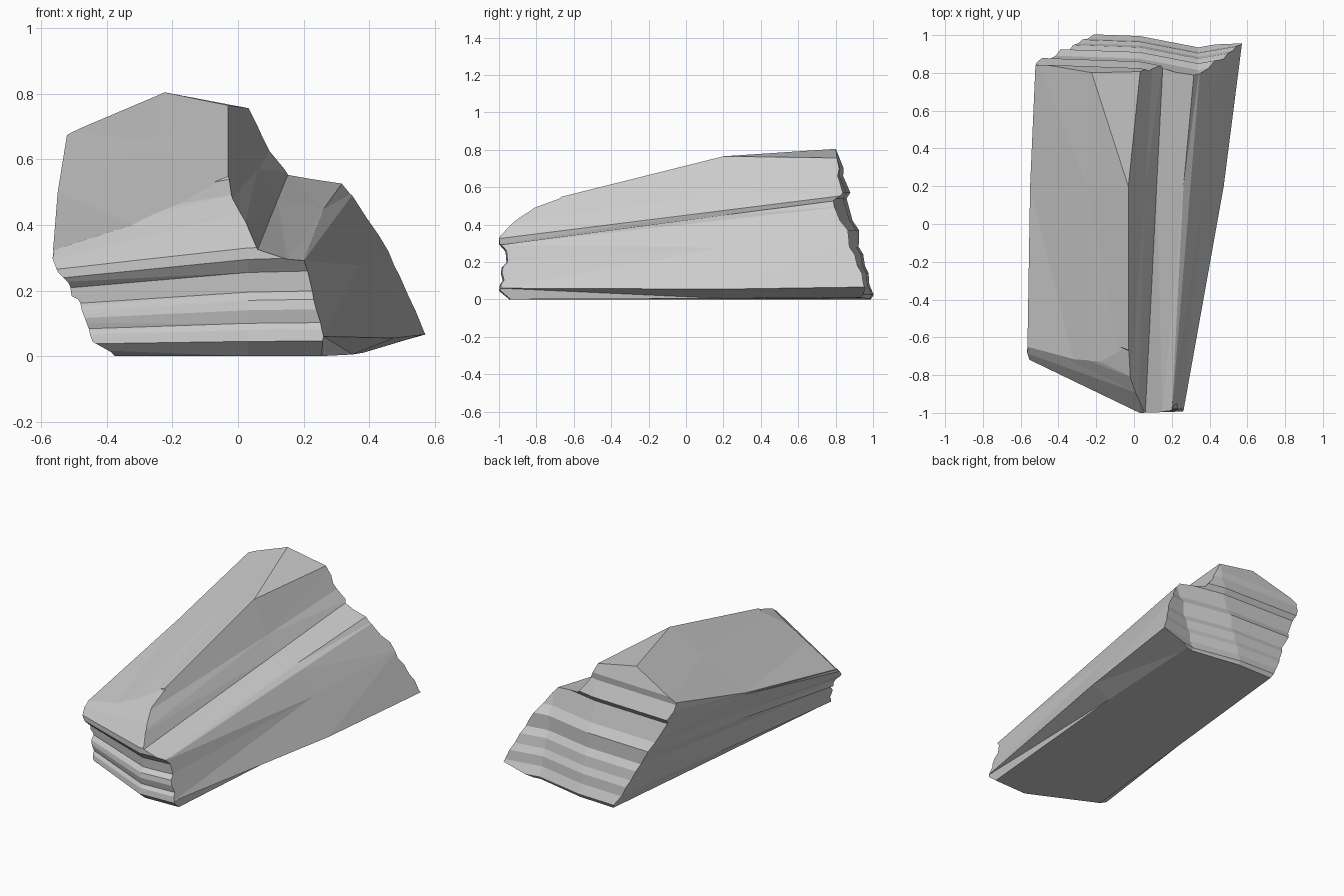
import bpy, bmesh

if "Cube" in bpy.data.objects:
    bpy.data.objects.remove(bpy.data.objects["Cube"])


def loft(name, rings):
    """Closed solid from a series of matching 3D rings."""
    bm = bmesh.new()
    loops = [[bm.verts.new(p) for p in ring] for ring in rings]
    n = len(loops[0])
    for a, b in zip(loops, loops[1:]):
        for i in range(n):
            j = (i + 1) % n
            bm.faces.new((a[i], a[j], b[j], b[i]))
    bm.faces.new(loops[0])
    bm.faces.new(loops[-1])
    bmesh.ops.triangulate(bm, faces=bm.faces[:])
    bmesh.ops.recalc_face_normals(bm, faces=bm.faces[:])
    mesh = bpy.data.meshes.new(name)
    bm.to_mesh(mesh)
    bm.free()
    obj = bpy.data.objects.new(name, mesh)
    bpy.context.collection.objects.link(obj)
    return obj


# Rock cross-sections (x, z): undercut left side, top, wall, shelf, right side
front = [(-.40, 0), (-.47, .04), (-.50, .125), (-.505, .14), (-.53, .15), (-.535, .19),
         (-.575, .23), (-.57, .25), (-.25, .37), (-.03, .465), (.02, .40), (.06, .325),
         (.15, .295), (.20, .29), (.22, .2), (.26, .06), (.25, 0)]
middle = [(-.28, 0), (-.336, .065), (-.392, .198), (-.403, .23), (-.44, .284), (-.462, .343),
          (-.54, .485), (-.55, .50), (-.25, .655), (-.03, .765), (.06, .57), (.12, .475),
          (.262, .45), (.299, .424), (.373, .277), (.475, .055), (.35, .005)]
back = [(-.21, 0), (-.26, .08), (-.33, .24), (-.345, .28), (-.39, .36), (-.42, .43),
        (-.515, .63), (-.52, .685), (-.25, .81), (.04, .755), (.10, .63), (.155, .56),
        (.325, .538), (.355, .50), (.46, .32), (.562, .065), (.38, .01)]


def section(pts, y):
    return [(x, y, z) for x, z in pts]


def extend(a, b, t):
    return [(p[0] + (q[0] - p[0]) * t, max(0, p[1] + (q[1] - p[1]) * t))
            for p, q in zip(a, b)]


rock = loft("rock", [section(extend(middle, front, 1.08), -1.1), section(front, -1),
                     section(middle, .2), section(back, .88),
                     section(extend(middle, back, 1.32), 1.1)])

# Layered end faces as (y, z) profiles, skewed across x
front_steps = [(-.945, -.1), (-.945, 0), (-1, .045), (-.995, .08), (-.98, .10), (-.99, .14),
               (-.985, .17), (-.96, .195), (-.965, .255), (-1, .295), (-1, .33),
               (-.90, .44), (-.83, .50), (-.70, .55), (-.5, 1.2)]
back_steps = [(.79, 1.2), (.79, .81), (.825, .70), (.82, .66), (.86, .57), (.84, .54),
              (.875, .42), (.91, .37), (.91, .28), (.935, .24), (.945, .18), (.965, .14),
              (.97, .08), (.995, .025), (.98, 0), (.98, -.1)]


def slab(x, front_shift, front_scale, back_shift):
    return ([(x, y + front_shift, z * front_scale) for y, z in front_steps] +
            [(x, y + back_shift, z) for y, z in back_steps])


ends = loft("end_cutter", [slab(-.8, .40, .72, .03), slab(.03, 0, 1, 0),
                           slab(.34, .01, 1.03, -.06), slab(.8, .03, 1.05, .02)])
ends.hide_render = True

# Trim the rock to the layered ends
mod = rock.modifiers.new("layered_ends", 'BOOLEAN')
mod.operation = 'INTERSECT'
mod.solver = 'EXACT'
mod.object = ends
bpy.context.view_layer.objects.active = rock
rock.select_set(True)
bpy.ops.object.modifier_apply(modifier=mod.name)
bpy.data.objects.remove(ends)
